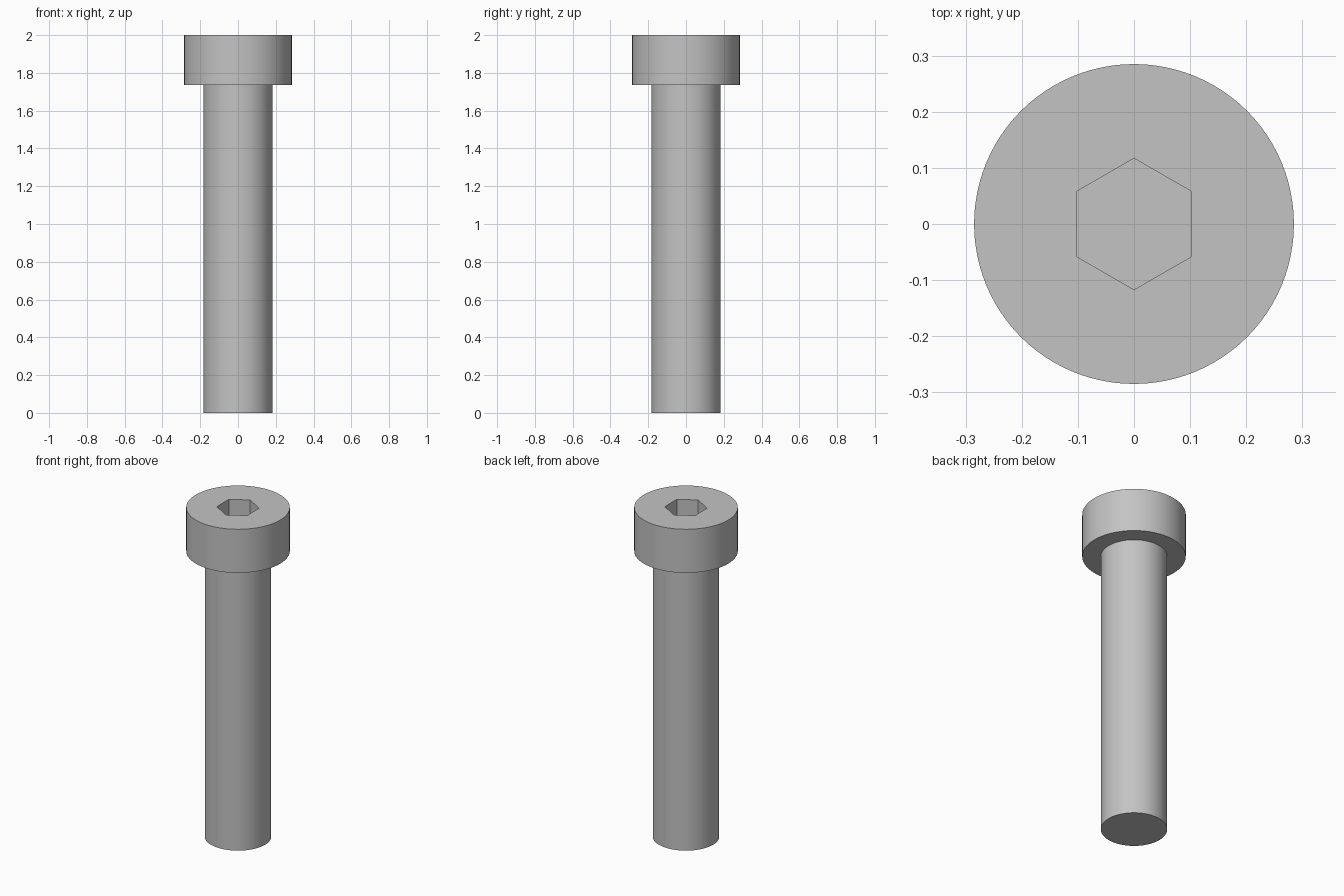
import bpy
import bmesh
import math

SEGMENTS = 96
HEAD_RADIUS, SHANK_RADIUS = 0.285, 0.183
SOCKET_RADIUS = 0.117
TOP, UNDERSIDE, SOCKET_FLOOR = 2.0, 1.735, 1.865

default = bpy.data.objects.get("Cube")
if default:
    bpy.data.objects.remove(default, do_unlink=True)

# Plain grey metal
steel = bpy.data.materials.new("grey steel")
steel.use_nodes = True
grey = (0.55, 0.55, 0.55, 1)
steel.diffuse_color = grey
steel.node_tree.nodes["Principled BSDF"].inputs["Base Color"].default_value = grey


def ring(bm, radius, z, count=SEGMENTS):
    """Closed loop of edges with one corner on the y axis."""
    angles = [math.tau * i / count + math.pi / 2 for i in range(count)]
    verts = [bm.verts.new((radius * math.cos(a), radius * math.sin(a), z)) for a in angles]
    return [bm.edges.new((verts[i], verts[(i + 1) % count])) for i in range(count)]


def bridge(bm, first, second):
    bmesh.ops.bridge_loops(bm, edges=first + second)


def cap(bm, edges):
    bmesh.ops.edgeloop_fill(bm, edges=edges)


def finish(bm, name):
    bmesh.ops.recalc_face_normals(bm, faces=bm.faces)
    mesh = bpy.data.meshes.new(name)
    bm.to_mesh(mesh)
    bm.free()
    mesh.materials.append(steel)
    obj = bpy.data.objects.new(name, mesh)
    bpy.context.collection.objects.link(obj)
    bpy.ops.object.select_all(action="DESELECT")
    obj.select_set(True)
    bpy.context.view_layer.objects.active = obj
    bpy.ops.object.shade_smooth_by_angle(angle=math.radians(30))
    return obj


# Cylindrical head with a hexagonal socket sunk into its top
bm = bmesh.new()
rim = ring(bm, HEAD_RADIUS, TOP)
lower_rim = ring(bm, HEAD_RADIUS, UNDERSIDE)
neck = ring(bm, SHANK_RADIUS, UNDERSIDE)
mouth = ring(bm, SOCKET_RADIUS, TOP, 6)
floor = ring(bm, SOCKET_RADIUS, SOCKET_FLOOR, 6)
bmesh.ops.triangle_fill(bm, edges=rim + mouth, use_beauty=True, normal=(0, 0, 1))
bridge(bm, rim, lower_rim)
bridge(bm, lower_rim, neck)
bridge(bm, mouth, floor)
cap(bm, floor)
cap(bm, neck)
finish(bm, "head")

# Plain shank, flat at the tip
bm = bmesh.new()
tip = ring(bm, SHANK_RADIUS, 0)
top = ring(bm, SHANK_RADIUS, UNDERSIDE)
bridge(bm, tip, top)
cap(bm, tip)
cap(bm, top)
finish(bm, "shank")
